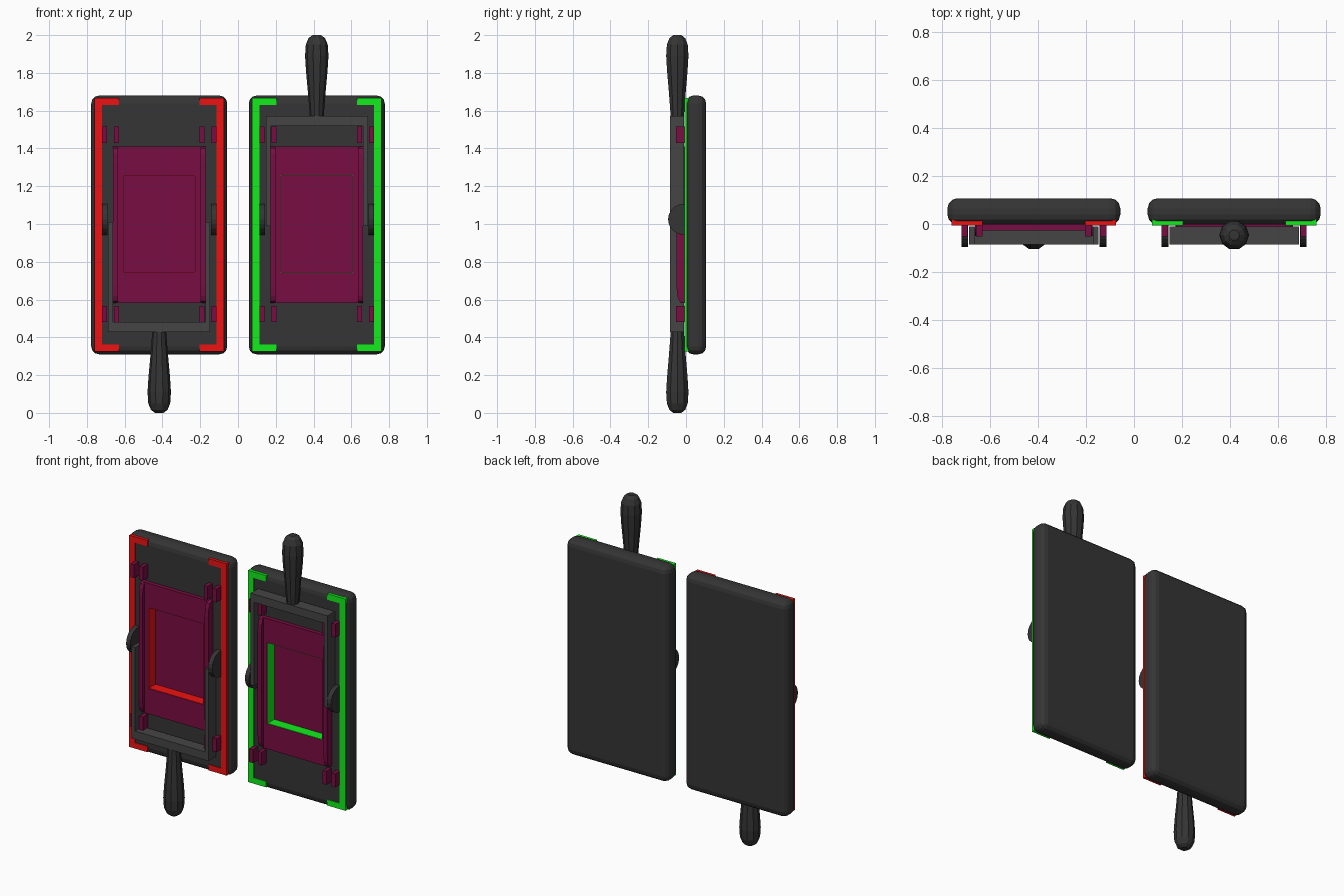
import bpy, bmesh, math

if "Cube" in bpy.data.objects:
    bpy.data.objects.remove(bpy.data.objects["Cube"])


def material(name, rgb):
    m = bpy.data.materials.new(name)
    m.diffuse_color = (*rgb, 1)
    m.use_nodes = True
    m.node_tree.nodes["Principled BSDF"].inputs["Base Color"].default_value = m.diffuse_color
    return m


DARK = material("dark_plastic", (0.035, 0.035, 0.035))
METAL = material("dark_metal", (0.06, 0.06, 0.06))
WINE = material("wine", (0.19, 0.004, 0.055))
RED = material("red", (0.85, 0.006, 0.006))
GREEN = material("green", (0.006, 0.85, 0.012))


def finish(name, bm, mat):
    bmesh.ops.recalc_face_normals(bm, faces=bm.faces)
    me = bpy.data.meshes.new(name)
    bm.to_mesh(me)
    bm.free()
    ob = bpy.data.objects.new(name, me)
    bpy.context.collection.objects.link(ob)
    me.materials.append(mat)
    return ob


def prism(name, pts, axis, a, b, mat):
    """Extrude an outline: axis 'y' takes (x, z) points, axis 'x' takes (y, z)."""
    bm = bmesh.new()
    put = (lambda p, d: (p[0], d, p[1])) if axis == 'y' else (lambda p, d: (d, p[0], p[1]))
    face = bm.faces.new([bm.verts.new(put(p, a)) for p in pts])
    ext = bmesh.ops.extrude_face_region(bm, geom=[face])
    verts = [v for v in ext['geom'] if isinstance(v, bmesh.types.BMVert)]
    bmesh.ops.translate(bm, verts=verts, vec=(0, b - a, 0) if axis == 'y' else (b - a, 0, 0))
    return finish(name, bm, mat)


def box(name, x, y, z, mat):
    pts = [(x[0], z[0]), (x[1], z[0]), (x[1], z[1]), (x[0], z[1])]
    return prism(name, pts, 'y', y[0], y[1], mat)


def lathe(name, profile, cx, cy, mat, sides=10):
    bm = bmesh.new()
    rings = [[bm.verts.new((cx + r * math.cos(2 * math.pi * i / sides),
                            cy + r * math.sin(2 * math.pi * i / sides), z))
              for i in range(sides)] for r, z in profile]
    for lo, hi in zip(rings, rings[1:]):
        for i in range(sides):
            j = (i + 1) % sides
            bm.faces.new((lo[i], lo[j], hi[j], hi[i]))
    bm.faces.new(rings[0])
    bm.faces.new(rings[-1])
    return finish(name, bm, mat)


def cut(ob, cutter):
    m = ob.modifiers.new("window", 'BOOLEAN')
    m.operation = 'DIFFERENCE'
    m.solver = 'EXACT'
    m.object = cutter


def switch(label, cx, trim, up):
    fz = (lambda z: 2 - z) if up else (lambda z: z)   # flips the lever upward

    # backing slab and wine coloured panel, with a window cut through both
    slab = box(label + "_base", (cx - .36, cx + .36), (-.003, .107), (.31, 1.68), DARK)
    bev = slab.modifiers.new("bevel", 'BEVEL')
    bev.width = .042
    bev.segments = 3
    panel = box(label + "_panel", (cx - .225, cx + .225), (-.028, .01), (.582, 1.41), WINE)
    wx, wz = (cx - .193, cx + .193), (.742, 1.258)
    cutter = box(label + "_window_cutter", wx, (-.1, .045), wz, DARK)
    cutter.hide_render = True
    cutter.hide_set(True)
    cut(slab, cutter)
    cut(panel, cutter)

    # window floor and coloured lining
    box(label + "_window_floor", wx, (.04, .05), wz, WINE)
    t = .003
    for i, (x, z) in enumerate([((wx[0], wx[0] + t), wz), ((wx[1] - t, wx[1]), wz),
                                (wx, (wz[0], wz[0] + t)), (wx, (wz[1] - t, wz[1]))]):
        box(f"{label}_window_lining_{i}", x, (-.026, .041), z, trim)

    for side, s in (("left", -1), ("right", 1)):
        def span(a, b):
            return tuple(sorted((cx + s * a, cx + s * b)))

        # C-shaped coloured edge trim
        c = [(.342, .325), (.342, 1.668), (.214, 1.668), (.214, 1.63),
             (.302, 1.63), (.302, .362), (.214, .362), (.214, .325)]
        prism(f"{label}_trim_{side}", [(cx + s * x, z) for x, z in c], 'y', -.007, .02, trim)

        # panel rail with rounded ends
        half = [(0, .582), (-.02, .582), (-.036, .592), (-.046, .62), (-.05, .67)]
        rail = half + [(y, 1.992 - z) for y, z in reversed(half)]
        prism(f"{label}_rail_{side}", rail, 'x', *span(.218, .244), WINE)

        # contact jaws above and below
        for end, z in (("lower", (.48, .565)), ("upper", (1.43, 1.515))):
            for n, (a, b) in (("inner", (.214, .24)), ("outer", (.276, .302))):
                box(f"{label}_jaw_{end}_{n}_{side}", span(a, b), (-.052, .01), z, WINE)

        # rounded hinge lug
        lug = [(0, 1.107)] + [(-.01 - .085 * math.sin(math.pi * k / 10),
                               1.025 + .082 * math.cos(math.pi * k / 10))
                              for k in range(11)] + [(0, .943)]
        prism(f"{label}_hinge_{side}", lug, 'x', *span(.273, .302), DARK)

    # U-shaped lever frame
    u = [(-.27, 1.01), (-.27, .428), (.27, .428), (.27, 1.01),
         (.246, 1.01), (.246, .48), (-.246, .48), (-.246, 1.01)]
    prism(label + "_lever_frame", [(cx + x, fz(z)) for x, z in u], 'y', -.085, -.01, METAL)

    # faceted grip
    grip = [(.022, 0), (.044, .016), (.058, .05), (.062, .11), (.057, .19),
            (.047, .3), (.036, .44)]
    lathe(label + "_grip", [(r, fz(z)) for r, z in grip], cx, -.046, DARK)


switch("off_switch", -.417, RED, False)
switch("on_switch", .417, GREEN, True)
